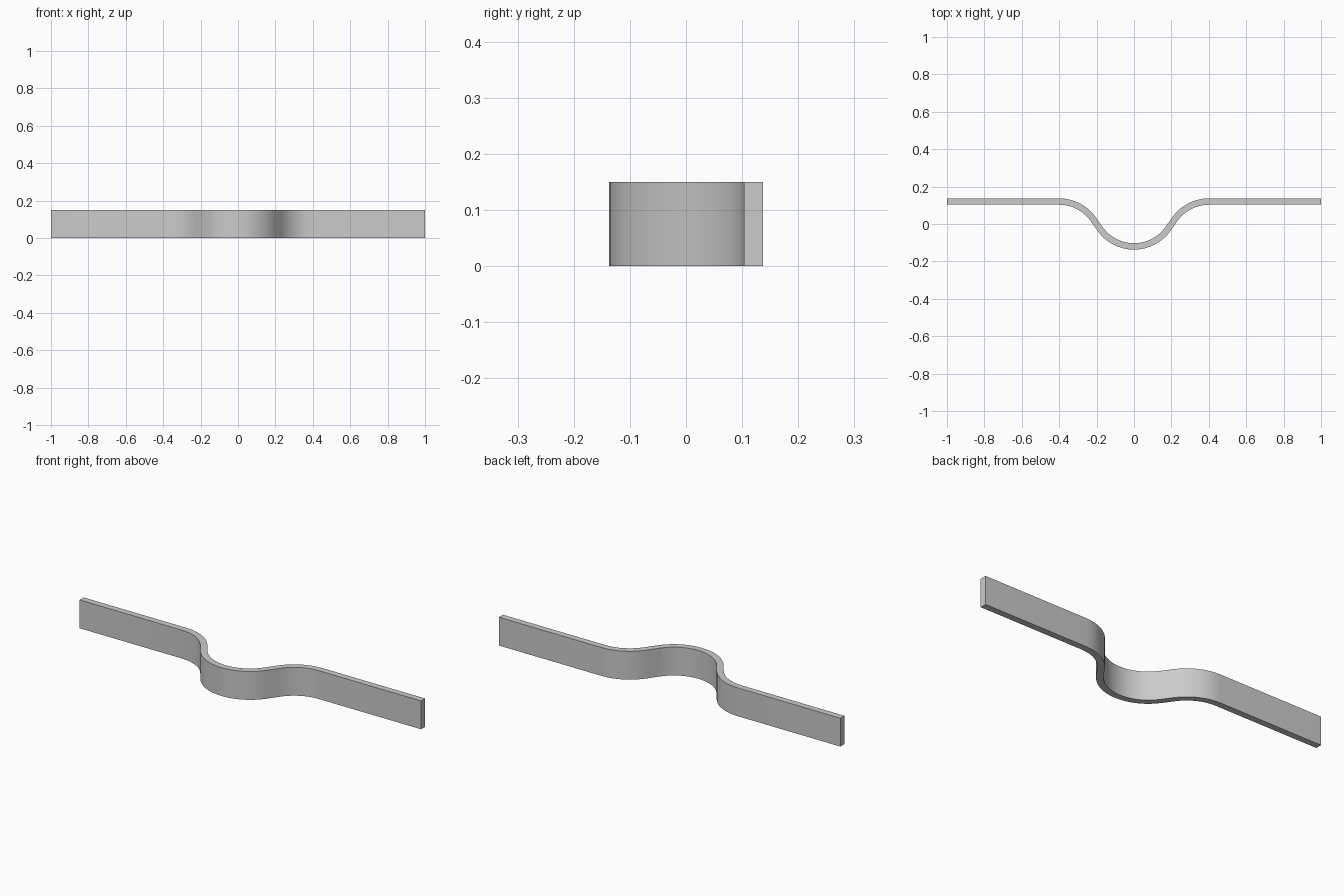
import bpy, bmesh, math
from mathutils import Vector

if "Cube" in bpy.data.objects:
    bpy.data.objects.remove(bpy.data.objects["Cube"])

HALF_T, HEIGHT = 0.017, 0.15
ANGLE, R, L, STEPS = math.radians(55), 0.2225, 0.061, 8

# Right half of the centre line: (point, tangent angle) from the dip outwards
half = []
for i in range(STEPS + 1):
    a = ANGLE * i / STEPS
    half.append((R * math.sin(a), -0.12 + R * (1 - math.cos(a)), a))
for i in range(STEPS + 1):
    a = ANGLE * (1 - i / STEPS)
    half.append((0.4 - R * math.sin(a), 0.12 - R * (1 - math.cos(a)), a))
half.append((1.0, 0.12, 0.0))

# Mirror to the left half
path = [(-x, y, -a) for x, y, a in reversed(half[1:])] + half

# Offset to both sides to get the strip's closed outline
def offset(d):
    return [(x - d * math.sin(a), y + d * math.cos(a)) for x, y, a in path]

front, back = offset(-HALF_T), offset(HALF_T)

# Sweep the cross-section along the path
bm = bmesh.new()
rings = [[bm.verts.new((*p, z)) for p, z in ((f, 0), (b, 0), (b, HEIGHT), (f, HEIGHT))]
         for f, b in zip(front, back)]
for r, s in zip(rings, rings[1:]):
    for i in range(4):
        j = (i + 1) % 4
        bm.faces.new((r[i], r[j], s[j], s[i]))
bm.faces.new(rings[0])
bm.faces.new(rings[-1])
bmesh.ops.recalc_face_normals(bm, faces=bm.faces)

mesh = bpy.data.meshes.new("bent_strip")
bm.to_mesh(mesh)
bm.free()
strip = bpy.data.objects.new("bent_strip", mesh)
bpy.context.collection.objects.link(strip)
bpy.context.view_layer.objects.active = strip
strip.select_set(True)
bpy.ops.object.shade_smooth_by_angle(angle=math.radians(40))
